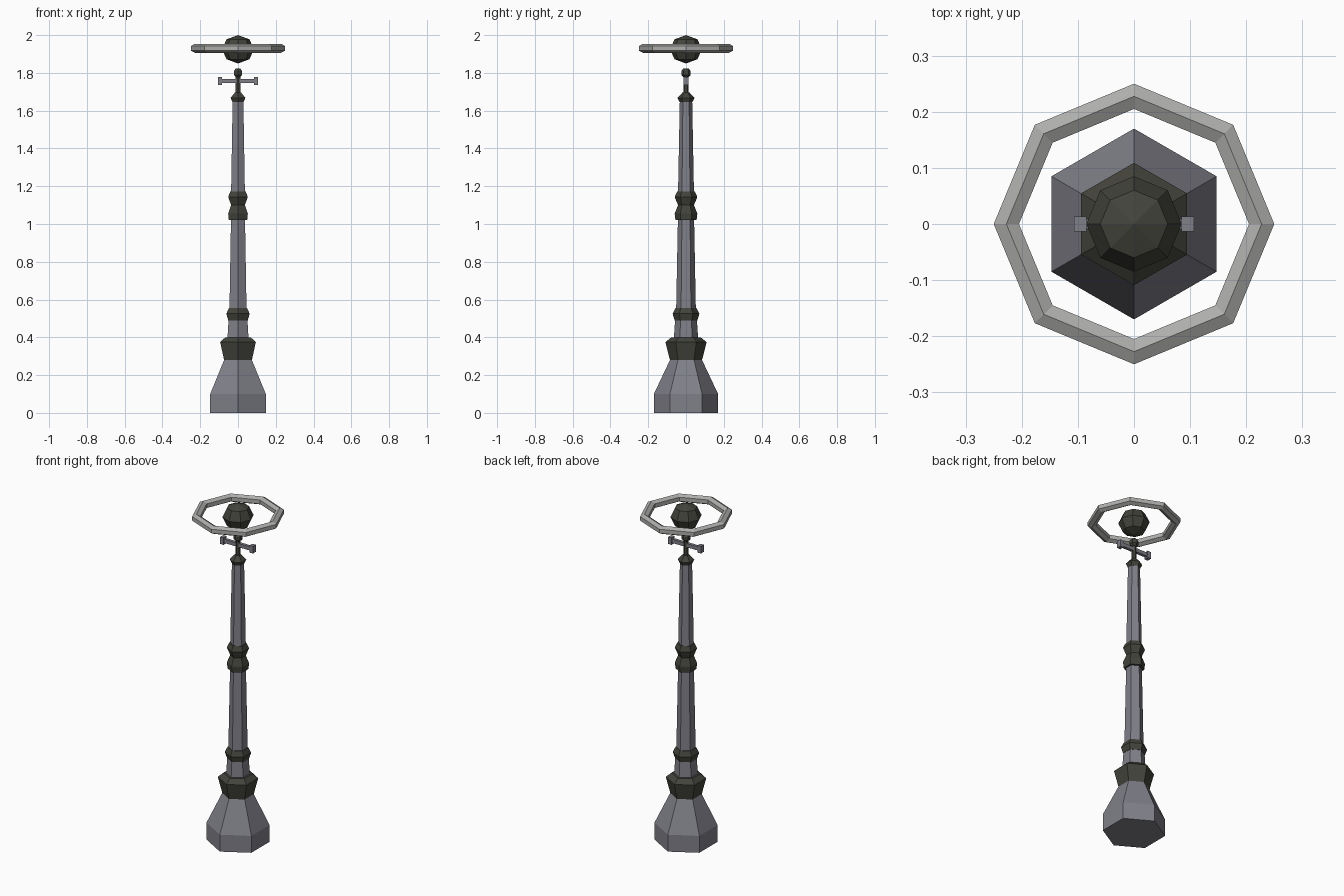
import bpy, bmesh, math

if "Cube" in bpy.data.objects:
    bpy.data.objects.remove(bpy.data.objects["Cube"])


def material(name, rgb):
    m = bpy.data.materials.new(name)
    m.diffuse_color = (*rgb, 1)
    m.use_nodes = True
    m.node_tree.nodes["Principled BSDF"].inputs["Base Color"].default_value = m.diffuse_color
    return m


steel = material("grey steel", (0.215, 0.215, 0.25))
iron = material("dark iron", (0.055, 0.056, 0.044))
pale = material("pale grey", (0.42, 0.42, 0.41))


def finish(name, bm, mat):
    bmesh.ops.recalc_face_normals(bm, faces=bm.faces[:])
    me = bpy.data.meshes.new(name)
    bm.to_mesh(me)
    bm.free()
    me.materials.append(mat)
    ob = bpy.data.objects.new(name, me)
    bpy.context.collection.objects.link(ob)
    return ob


def turned(name, profile, mat, sides=6, start=math.pi / 2):
    """Low-poly turned solid from (radius, height) pairs, capped at both ends."""
    bm = bmesh.new()
    rings = []
    for r, z in profile:
        rings.append([bm.verts.new((r * math.cos(start + math.tau * i / sides),
                                    r * math.sin(start + math.tau * i / sides), z))
                      for i in range(sides)])
    for a, b in zip(rings, rings[1:]):
        for i in range(sides):
            j = (i + 1) % sides
            bm.faces.new((a[i], a[j], b[j], b[i]))
    bm.faces.new(rings[0][::-1])
    bm.faces.new(rings[-1])
    bmesh.ops.remove_doubles(bm, verts=bm.verts[:], dist=1e-5)
    return finish(name, bm, mat)


def box(name, center, size, mat):
    bm = bmesh.new()
    bmesh.ops.create_cube(bm, size=1)
    for v in bm.verts:
        v.co = [c + s * k for c, s, k in zip(center, size, v.co)]
    return finish(name, bm, mat)


# Post: hexagonal foot, collars and tapered shafts
turned("foot", [(0.17, 0), (0.17, 0.10), (0.085, 0.28)], steel)
turned("foot_collar", [(0.085, 0.28), (0.109, 0.375), (0.078, 0.40)], iron)
turned("lower_shaft", [(0.064, 0.40), (0.058, 0.49)], steel)
turned("lower_ring", [(0.06, 0.49), (0.071, 0.525), (0.056, 0.555)], iron)
turned("middle_shaft", [(0.052, 0.555), (0.043, 1.02)], steel)
turned("middle_ring", [(0.056, 1.02), (0.06, 1.055), (0.042, 1.10),
                       (0.06, 1.143), (0.047, 1.172)], iron)
turned("upper_shaft", [(0.042, 1.172), (0.033, 1.645)], steel)
turned("top_collar", [(0.034, 1.645), (0.045, 1.668), (0.018, 1.697)], iron)
turned("stem", [(0.014, 1.69), (0.014, 1.78)], iron)
turned("stem_knob", [(0.014, 1.778), (0.025, 1.79), (0.025, 1.81), (0.014, 1.824)], iron)

# Ladder bar with end plates
box("cross_bar", (0, 0, 1.757), (0.18, 0.018, 0.022), steel)
for side, sx in (("left", -1), ("right", 1)):
    box(side + "_bar_end", (sx * 0.096, 0, 1.757), (0.022, 0.027, 0.042), steel)

# Floating lamp ball
ball = [(0.085 * math.cos(a), 1.925 + 0.075 * math.sin(a))
        for a in (math.pi / 4 * k for k in (-1, 0, 1))]
bm_ball = turned("lamp_ball", [(1e-6, 1.85)] + ball + [(1e-6, 2.0)], iron, 8, 0)

# Octagonal halo ring: six-sided tube swept round eight corners
bm = bmesh.new()
loops = []
for i in range(8):
    a = math.tau * i / 8
    loop = []
    for k in range(6):
        t = math.pi / 2 + math.tau * k / 6
        r = 0.2275 + 0.026 * math.cos(t)
        loop.append(bm.verts.new((r * math.cos(a), r * math.sin(a),
                                  1.93 + 0.024 * math.sin(t))))
    loops.append(loop)
for i in range(8):
    p, q = loops[i], loops[(i + 1) % 8]
    for k in range(6):
        n = (k + 1) % 6
        bm.faces.new((p[k], q[k], q[n], p[n]))
finish("halo_ring", bm, pale)
